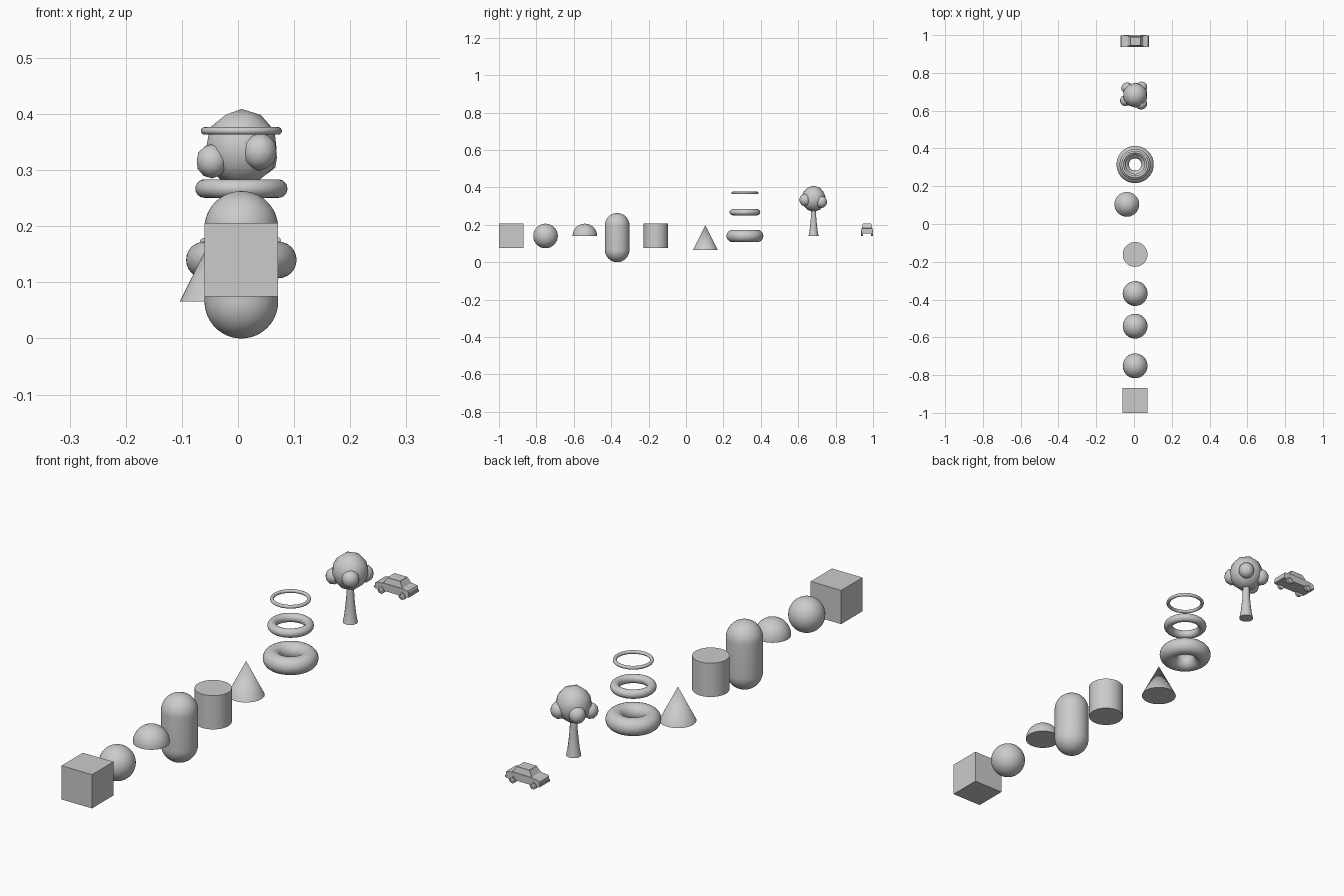
import bpy, bmesh
from math import pi, sin, cos, radians
from mathutils import Matrix, Vector

if "Cube" in bpy.data.objects:
    bpy.data.objects.remove(bpy.data.objects["Cube"])

U = 0.1313          # side of the cube, diameter of the solids
R = U / 2
X, Z = 0.006, 0.14  # shared line the shapes sit on


def finish(name, bm, loc, smooth=True):
    bmesh.ops.remove_doubles(bm, verts=bm.verts, dist=1e-6)
    bmesh.ops.recalc_face_normals(bm, faces=bm.faces)
    me = bpy.data.meshes.new(name)
    bm.to_mesh(me)
    bm.free()
    ob = bpy.data.objects.new(name, me)
    bpy.context.collection.objects.link(ob)
    ob.location = loc
    if smooth:
        bpy.ops.object.select_all(action='DESELECT')
        ob.select_set(True)
        bpy.context.view_layer.objects.active = ob
        bpy.ops.object.shade_smooth_by_angle(angle=radians(35))
    return ob


def lathe(name, profile, loc, steps=48):
    """Spin an open (radius, height) profile around z."""
    bm = bmesh.new()
    vs = [bm.verts.new((r, 0, z)) for r, z in profile]
    es = [bm.edges.new(p) for p in zip(vs, vs[1:])]
    bmesh.ops.spin(bm, geom=vs + es, cent=(0, 0, 0), axis=(0, 0, 1),
                   angle=2 * pi, steps=steps)
    bmesh.ops.dissolve_degenerate(bm, edges=bm.edges, dist=1e-7)
    return finish(name, bm, loc)


def arc(a0, a1, n, zc=0.0):
    angles = [radians(a0 + (a1 - a0) * i / n) for i in range(n + 1)]
    return [(max(0, R * cos(a)), zc + R * sin(a)) for a in angles]


def blob(name, loc, size, sub):
    bm = bmesh.new()
    bmesh.ops.create_icosphere(bm, subdivisions=sub, radius=1)
    bmesh.ops.scale(bm, vec=size, verts=bm.verts)
    return finish(name, bm, loc)


def block(name, loc, size, top=(1, 1), inset=0):
    """Box whose top face may be narrower, with optional recessed sides."""
    bm = bmesh.new()
    bmesh.ops.create_cube(bm, size=1)
    for v in bm.verts:
        if v.co.z > 0:
            v.co.x *= top[0]
            v.co.y *= top[1]
    bmesh.ops.scale(bm, vec=size, verts=bm.verts)
    bm.normal_update()
    if inset:
        sides = [f for f in bm.faces if abs(f.normal.z) < 0.9]
        bmesh.ops.inset_individual(bm, faces=sides, thickness=inset, depth=-0.001)
    return finish(name, bm, loc, smooth=False)


# Row of basic solids
block("cube", (X, -1 + R, Z), (U, U, U))
lathe("sphere", arc(-90, 90, 24), (X, -0.751, Z))
lathe("hemisphere", [(0, 0)] + arc(0, 90, 12), (X, -0.541, Z))
lathe("capsule", arc(-90, 0, 12, R) + arc(0, 90, 12, 3 * R), (X, -0.368, 0))
lathe("cylinder", [(0, -R), (R, -R), (R, R), (0, R)], (X, -0.161, Z))
lathe("cone", [(0, 0), (R, 0), (0, U)], (-0.038, 0.104, 0.066))

# Stack of rings with decreasing thickness
for name, minor, z in (("thick_ring", 0.0328, 0.14), ("medium_ring", 0.0164, 0.267),
                       ("thin_ring", 0.0066, 0.37)):
    ring = [(R + minor * cos(2 * pi * i / 24), minor * sin(2 * pi * i / 24))
            for i in range(25)]
    lathe(name, ring, (X, 0.315, z), 64)

# Tree: flared trunk, main crown and leafy clumps
TY = 0.682
lathe("tree_trunk", [(0, 0), (0.027, 0), (0.022, 0.025), (0.018, 0.06),
                     (0.0145, 0.095), (0.013, 0.14), (0, 0.14)], (X, TY, Z), 12)
blob("tree_crown", (X, TY, 0.339), (0.066, 0.066, 0.070), 2)
for i, (x, y, z, r) in enumerate(((-0.046, 0.653, 0.316, 0.029),
                                  (0.038, 0.637, 0.333, 0.032),
                                  (0.040, 0.724, 0.322, 0.031),
                                  (-0.036, 0.720, 0.322, 0.031))):
    blob(f"leaf_clump_{i + 1}", (x, y, z), (r, r, r * 1.06), 2)

# Car: profile extruded across its width, cabin, bumpers and wheels
CX, CY = 0.004, 0.968
outline = [(-0.072, 0.154), (-0.072, 0.175), (-0.066, 0.179), (-0.034, 0.183),
           (0.042, 0.183), (0.070, 0.180), (0.073, 0.175), (0.072, 0.154)]
bm = bmesh.new()
side = bm.faces.new([bm.verts.new((x, -0.030, z)) for x, z in outline])
ext = bmesh.ops.extrude_face_region(bm, geom=[side], use_keep_orig=True)
bmesh.ops.translate(bm, vec=(0, 0.060, 0),
                    verts=[g for g in ext["geom"] if isinstance(g, bmesh.types.BMVert)])
finish("car_body", bm, (CX, CY, 0), smooth=False)
block("car_cabin", (CX + 0.004, CY, 0.194), (0.084, 0.056, 0.023), (0.66, 0.80), 0.003)
for name, s in (("left_bumper", -1), ("right_bumper", 1)):
    block(name, (CX + s * 0.0715, CY, 0.160), (0.007, 0.062, 0.007))
for sx in (-1, 1):
    for sy in (-1, 1):
        end = "left" if sx < 0 else "right"
        face = "front" if sy < 0 else "back"
        wheel = lathe(f"{end}_{face}_wheel",
                      [(0, -0.005), (0.014, -0.005), (0.014, 0.005), (0.009, 0.005),
                       (0.008, 0.004), (0, 0.004)],
                      (CX + sx * 0.045, CY + sy * 0.027, 0.154), 16)
        wheel.rotation_euler = (-sy * pi / 2, 0, 0)
